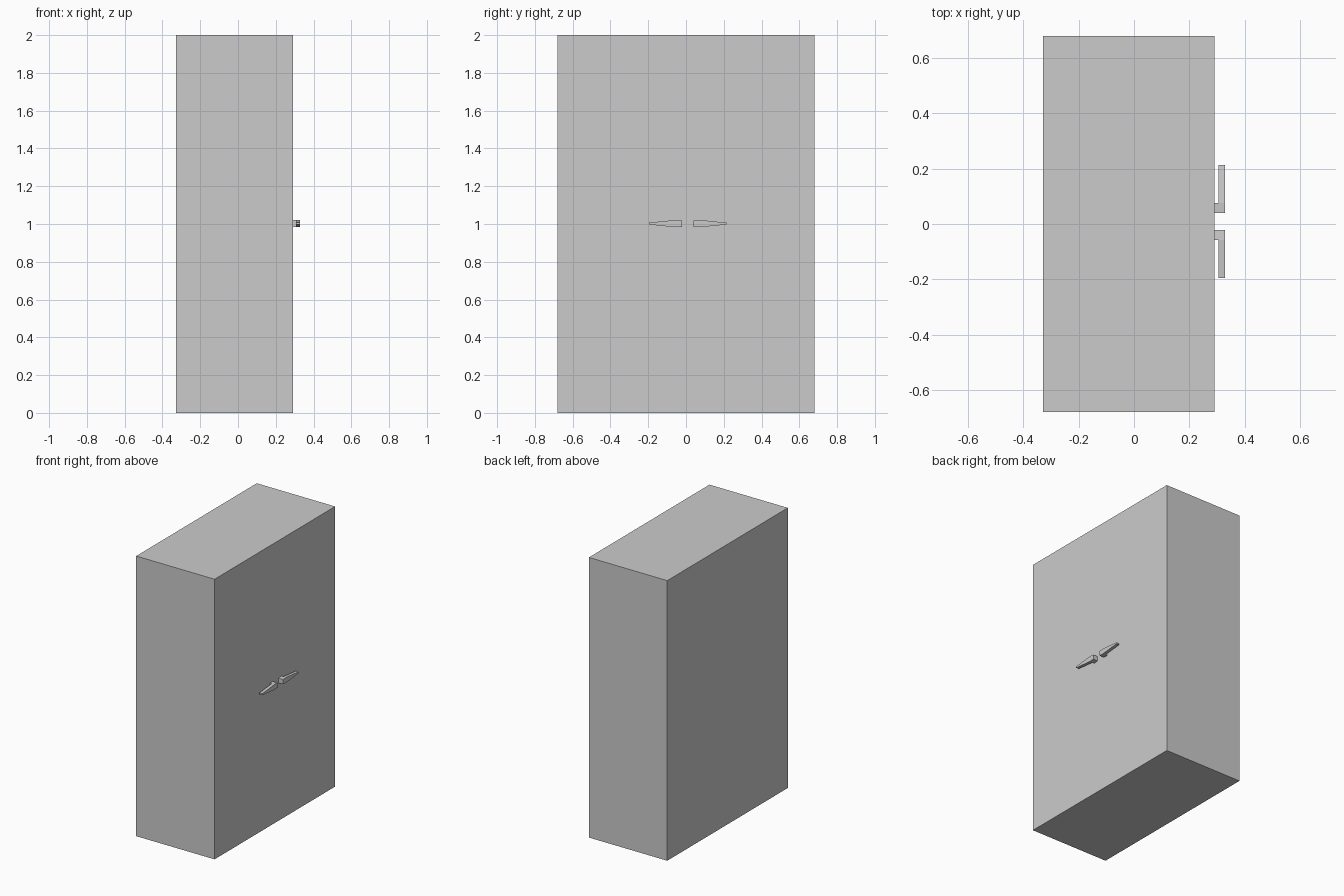
import bpy, bmesh

if "Cube" in bpy.data.objects:
    bpy.data.objects.remove(bpy.data.objects["Cube"])


def prism(name, profile, x0, x1):
    """Extrude a (y, z) outline along x into a closed solid."""
    bm = bmesh.new()
    face = bm.faces.new([bm.verts.new((x0, y, z)) for y, z in profile])
    ext = bmesh.ops.extrude_face_region(bm, geom=[face])
    moved = [g for g in ext["geom"] if isinstance(g, bmesh.types.BMVert)]
    bmesh.ops.translate(bm, verts=moved, vec=(x1 - x0, 0, 0))
    bmesh.ops.recalc_face_normals(bm, faces=bm.faces)
    mesh = bpy.data.meshes.new(name)
    bm.to_mesh(mesh)
    bm.free()
    obj = bpy.data.objects.new(name, mesh)
    bpy.context.collection.objects.link(obj)
    return obj


# Cabinet body
FRONT = 0.291
prism("cabinet_body", [(-0.68, 0), (0.68, 0), (0.68, 2), (-0.68, 2)], -0.328, FRONT)

# Pair of tapered handles, mirrored about a line slightly off centre
MID_Y, MID_Z = 0.009, 1.002
POST, TIP, INNER = 0.066, 0.205, 0.031
for side, label in ((1, "right"), (-1, "left")):
    def outline(points):
        return [(MID_Y + side * y, MID_Z + z) for y, z in points]

    # Grip bar narrowing toward the outer tip
    prism("handle_grip_" + label, outline([
        (INNER, -0.017), (POST, -0.019), (TIP, -0.005),
        (TIP, 0.005), (POST, 0.019), (INNER, 0.017)]), 0.306, 0.328)
    # Mounting post joining the grip to the door
    prism("handle_post_" + label, outline([
        (INNER, -0.017), (POST, -0.019),
        (POST, 0.019), (INNER, 0.017)]), FRONT, 0.306)
